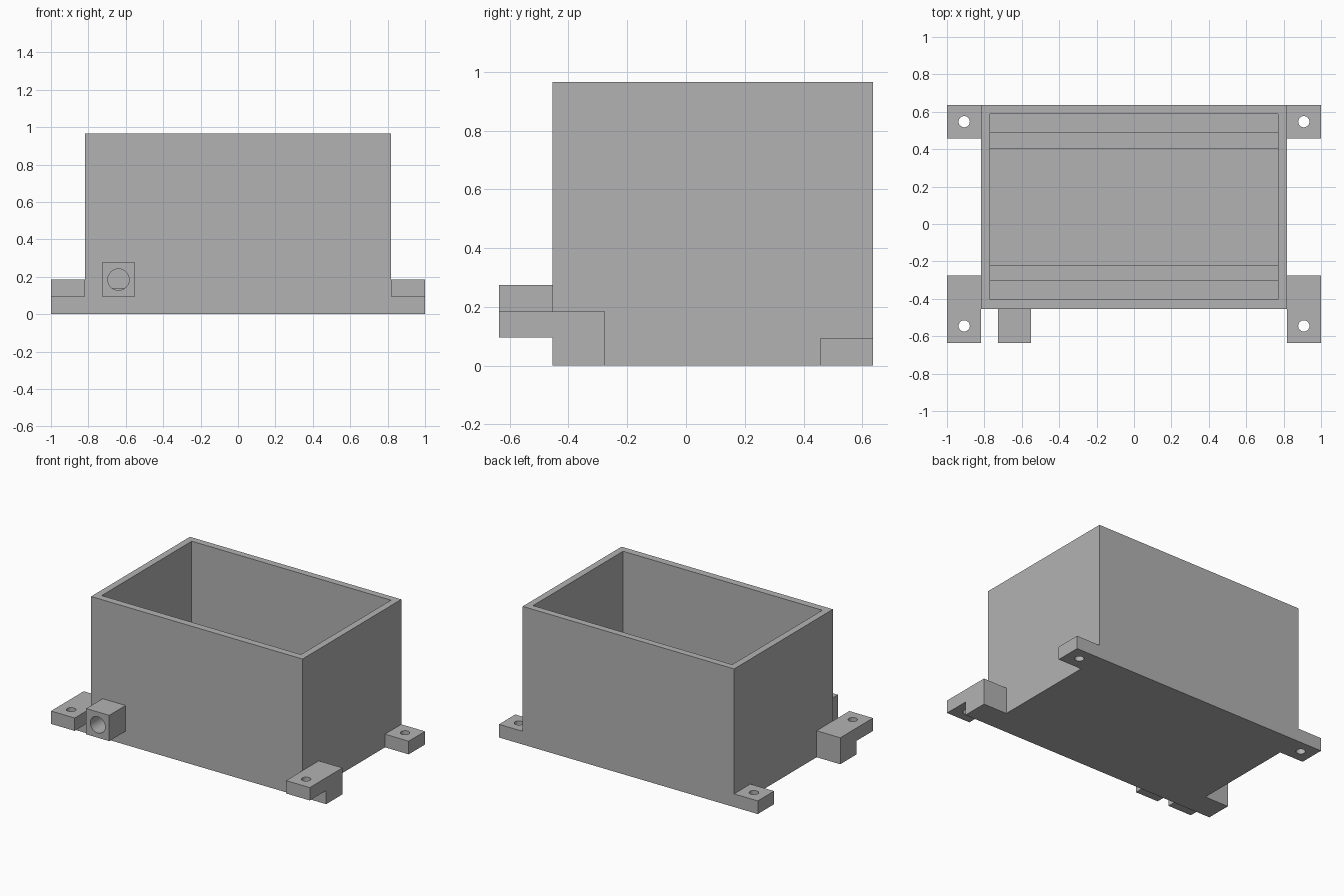
import bpy
import bmesh
from mathutils import Matrix, Vector

if "Cube" in bpy.data.objects:
    bpy.data.objects.remove(bpy.data.objects["Cube"], do_unlink=True)

GREY = (0.45, 0.45, 0.45, 1.0)
grey = bpy.data.materials.new("plain grey")
grey.use_nodes = True
grey.diffuse_color = GREY
grey.node_tree.nodes["Principled BSDF"].inputs["Base Color"].default_value = GREY


def finish(bm, name):
    bmesh.ops.recalc_face_normals(bm, faces=bm.faces)
    mesh = bpy.data.meshes.new(name)
    bm.to_mesh(mesh)
    bm.free()
    mesh.materials.append(grey)
    obj = bpy.data.objects.new(name, mesh)
    bpy.context.scene.collection.objects.link(obj)
    return obj


def prism(name, x0, x1, profile):
    """Extrude a (y, z) profile along x."""
    bm = bmesh.new()
    face = bm.faces.new([bm.verts.new((x0, y, z)) for y, z in profile])
    out = bmesh.ops.extrude_face_region(bm, geom=[face])
    moved = [v for v in out["geom"] if isinstance(v, bmesh.types.BMVert)]
    bmesh.ops.translate(bm, verts=moved, vec=(x1 - x0, 0, 0))
    return finish(bm, name)


def block(name, x0, x1, y0, y1, z0, z1):
    return prism(name, x0, x1, [(y0, z0), (y1, z0), (y1, z1), (y0, z1)])


def rod(name, start, end, radius):
    start, end = Vector(start), Vector(end)
    axis = end - start
    matrix = (Matrix.Translation((start + end) / 2)
              @ axis.to_track_quat("Z", "Y").to_matrix().to_4x4())
    bm = bmesh.new()
    bmesh.ops.create_cone(bm, cap_ends=True, segments=40, radius1=radius,
                          radius2=radius, depth=axis.length, matrix=matrix)
    return finish(bm, name)


def cut(target, cutter):
    """Subtract the cutter, then discard it."""
    cutter.hide_render = True
    mod = target.modifiers.new("cut", "BOOLEAN")
    mod.operation, mod.solver, mod.object = "DIFFERENCE", "EXACT", cutter
    select(target)
    bpy.ops.object.modifier_apply(modifier=mod.name)
    bpy.data.objects.remove(cutter, do_unlink=True)


def select(obj):
    bpy.ops.object.select_all(action="DESELECT")
    obj.select_set(True)
    bpy.context.view_layer.objects.active = obj


W, FRONT, BACK, HEIGHT = 0.817, -0.455, 0.636, 0.965
WALL = 0.047
INNER_FRONT, INNER_BACK = -0.405, 0.589

# Open box with a thin floor
box = block("box_shell", -W, W, FRONT, BACK, 0, HEIGHT)
cut(box, block("cavity_cutter", -W + WALL, W - WALL,
               INNER_FRONT, INNER_BACK, WALL, HEIGHT + 0.1))

# Two rails across the floor
for name, y in (("front_rail", -0.305), ("back_rail", 0.405)):
    block(name, -W + WALL, W - WALL, y, y + 0.086, WALL, 0.14)

# Cable inlet, bored through into the box
inlet = block("cable_inlet", -0.728, -0.55, -BACK, FRONT, 0.095, 0.275)
for part in (box, inlet):
    cut(part, rod("bore_cutter", (-0.639, -0.8, 0.185),
                  (-0.639, -0.35, 0.185), 0.057))

# Mounting feet: stepped at the front, flat at the back
front_profile = [(-BACK, 0.095), (FRONT, 0.095), (FRONT, 0),
                 (-0.275, 0), (-0.275, 0.185), (-BACK, 0.185)]
back_profile = [(0.456, 0), (BACK, 0), (BACK, 0.092), (0.456, 0.092)]
for side, word in ((-1, "right"), (1, "left")):
    for end, profile, y in (("front", front_profile, -0.545),
                            ("back", back_profile, 0.547)):
        foot = prism(f"{end}_{word}_foot", side * W, side, profile)
        cut(foot, rod("screw_cutter", (side * 0.908, y, -0.1),
                      (side * 0.908, y, 0.3), 0.03))

# Smooth the bores while keeping the corners crisp
for obj in bpy.context.scene.objects:
    if obj.type == "MESH":
        select(obj)
        bpy.ops.object.shade_smooth_by_angle()
